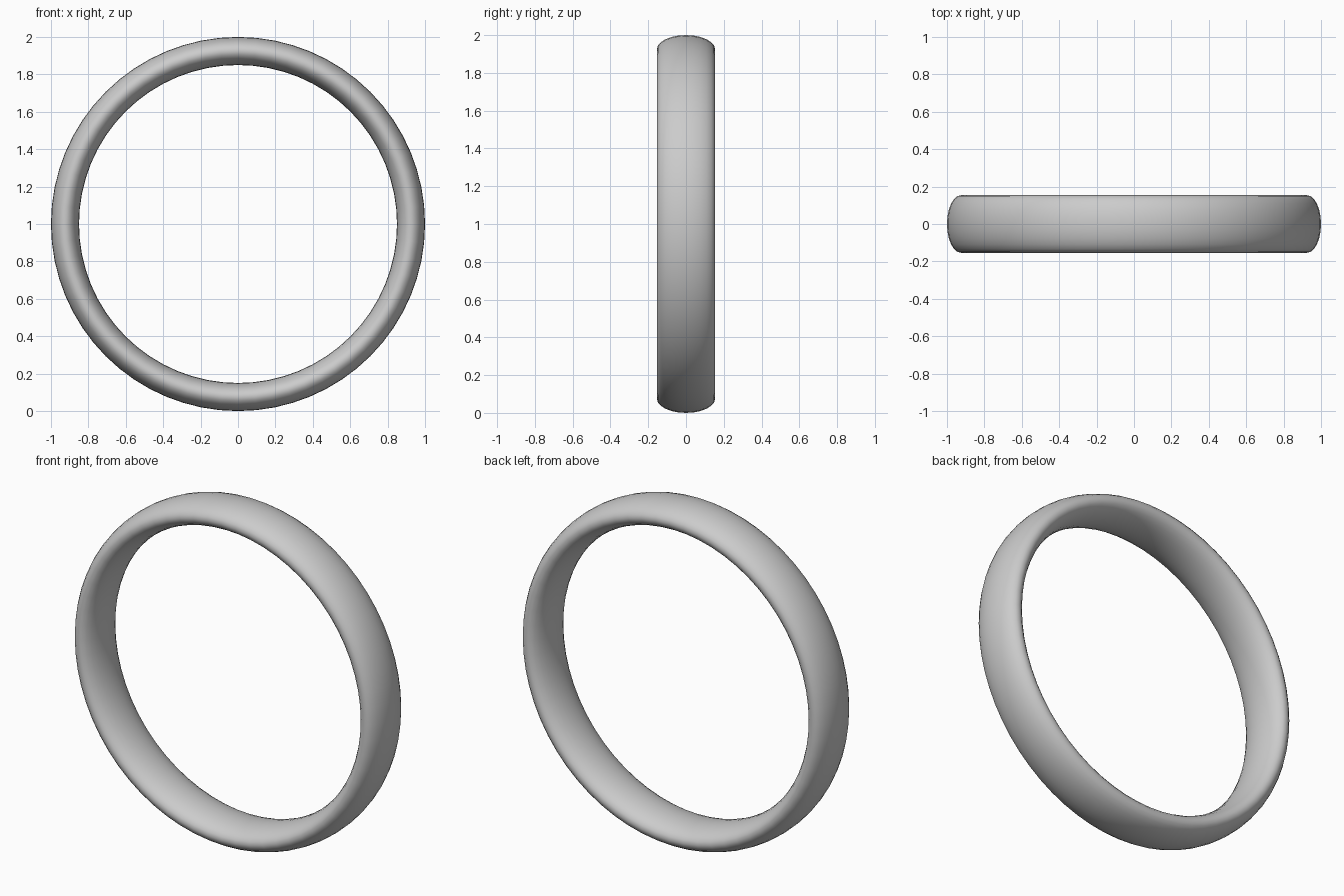
import bpy
from math import pi

if "Cube" in bpy.data.objects:
    bpy.data.objects.remove(bpy.data.objects["Cube"])

# Ring: torus standing upright, cross-section stretched along the ring axis
bpy.ops.mesh.primitive_torus_add(
    major_radius=0.925, minor_radius=0.075,
    major_segments=64, minor_segments=24,
    location=(0, 0, 1), rotation=(pi / 2, 0, 0))
ring = bpy.context.object
ring.name = "ring_band"
ring.scale = (1, 1, 0.154 / 0.075)
bpy.ops.object.transform_apply(location=False, rotation=True, scale=True)
bpy.ops.object.shade_smooth()
